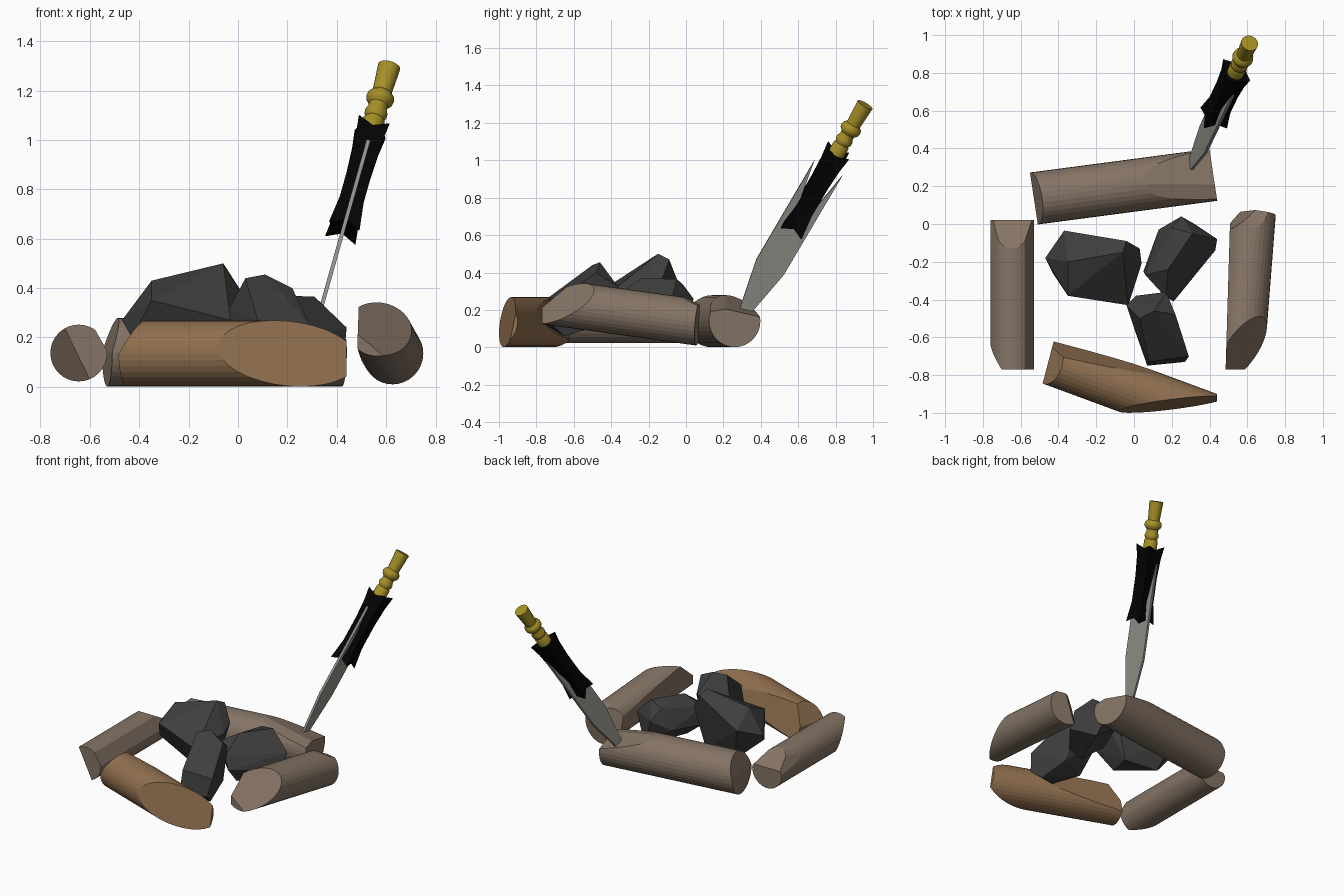
import bpy
import bmesh
import math
from mathutils import Matrix, Vector

default_cube = bpy.data.objects.get("Cube")
if default_cube:
    bpy.data.objects.remove(default_cube, do_unlink=True)


def make_material(name, red, green, blue):
    material = bpy.data.materials.new(name)
    material.use_nodes = True
    colour = (red, green, blue, 1)
    material.diffuse_color = colour
    shader = material.node_tree.nodes["Principled BSDF"]
    shader.inputs["Base Color"].default_value = colour
    shader.inputs["Roughness"].default_value = 0.8
    return material


grey_bark = make_material("grey brown wood", .235, .175, .13)
warm_bark = make_material("warm brown wood", .28, .16, .08)
charcoal = make_material("charcoal", .048, .048, .048)
steel = make_material("dull steel", .29, .3, .26)
black_leather = make_material("black leather", .001, .001, .001)
gold = make_material("old gold", .38, .28, .02)


def finish(mesh_builder, name, material, transform=None):
    """Turn a bmesh into a named, flat-coloured object."""
    bmesh.ops.recalc_face_normals(mesh_builder, faces=mesh_builder.faces)
    mesh = bpy.data.meshes.new(name)
    mesh_builder.to_mesh(mesh)
    mesh_builder.free()
    mesh.materials.append(material)
    model_part = bpy.data.objects.new(name, mesh)
    bpy.context.collection.objects.link(model_part)
    if transform:
        model_part.matrix_world = transform
    return model_part


def make_log(name, material, start, end, radius, cuts):
    """A round log trimmed by planes, each a point and an outward normal."""
    start, end = Vector(start), Vector(end)
    along = end - start
    turn = along.to_track_quat('Z', 'Y').to_matrix().to_4x4()
    builder = bmesh.new()
    bmesh.ops.create_cone(
        builder, cap_ends=True, segments=32, radius1=radius, radius2=radius,
        depth=along.length,
        matrix=Matrix.Translation((start + end) / 2) @ turn)
    for point, normal in cuts:
        everything = builder.verts[:] + builder.edges[:] + builder.faces[:]
        bmesh.ops.bisect_plane(
            builder, geom=everything, dist=.0001, plane_co=point,
            plane_no=Vector(normal).normalized(), clear_outer=True)
        rim = [edge for edge in builder.edges if edge.is_boundary]
        if rim:
            bmesh.ops.holes_fill(builder, edges=rim, sides=0)
    return finish(builder, name, material)


def make_rock(name, corners):
    """A faceted lump: the convex hull of a few corners."""
    builder = bmesh.new()
    for corner in corners:
        builder.verts.new(corner)
    hull = bmesh.ops.convex_hull(builder, input=builder.verts[:])
    spare = {item for item in hull["geom_interior"] + hull["geom_unused"]
             if isinstance(item, bmesh.types.BMVert)}
    bmesh.ops.delete(builder, geom=list(spare), context='VERTS')
    bmesh.ops.dissolve_limit(
        builder, angle_limit=math.radians(9),
        verts=builder.verts[:], edges=builder.edges[:])
    return finish(builder, name, charcoal)


def loft(rings):
    """Skin a stack of equal rings and cap both ends."""
    builder = bmesh.new()
    loops = [[builder.verts.new(point) for point in ring] for ring in rings]
    for lower, upper in zip(loops, loops[1:]):
        for i in range(len(lower)):
            j = (i + 1) % len(lower)
            builder.faces.new((lower[i], lower[j], upper[j], upper[i]))
    builder.faces.new(loops[0][::-1])
    builder.faces.new(loops[-1])
    return builder


# Ring of logs
make_log("front_log", warm_bark, (-.65, -.64, .135), (.6, -1.102, .135), .134, [
    ((.2, -.955, .135), (.14, -.97, .2)),
    ((.44, -.9, .1), (1, 0, 0)),
    ((-.48, -.83, .1), (-.967, .254, 0)),
    ((-.48, -.8, .12), (-.85, .2, .5)),
    ((-.43, -.64, .1), (.21, .92, .3)),
])
make_log("left_side_log", grey_bark, (-.645, -.9, .137), (-.645, .1, .137), .115, [
    ((-.6, -.77, .1), (0, -1, 0)),
    ((-.6, .02, .1), (0, 1, 0)),
    ((-.69, -.11, .24), (0, .5, .87)),
    ((-.735, 0, .187), (-.87, .06, .5)),
    ((-.555, 0, .19), (.87, 0, .5)),
    ((-.7, -.77, .235), (-.74, -.58, -.36)),
])
make_log("back_log", grey_bark, (-.72, .11, .14), (.6, .284, .14), .139, [
    ((-.53, .135, .14), (-.99, -.15, 0)),
    ((-.53, .135, .14), (-.95, -.14, .3)),
    ((.42, .26, .14), (.99, .15, 0)),
    ((.43, .21, .205), (.2, .25, .95)),
    ((.43, .21, .205), (.2, -.15, .96)),
])
make_log("right_side_log", grey_bark, (.548, -.95, .274), (.638, .2, .115), .124, [
    ((.6, -.77, .2), (0, -1, 0)),
    ((.585, -.745, .15), (.5, -.52, .6)),
    ((.487, -.7, .2), (-1, .03, 0)),
    ((.65, .065, .15), (.15, .98, -.1)),
    ((.54, .015, .14), (-.6, .75, .2)),
    ((.68, 0, .255), (.1, .4, .9)),
])

# Heap of coals
make_rock("large_coal", [
    (-.35, -.2, .43), (-.06, -.15, .5), (-.04, -.09, .47), (-.37, -.035, .33),
    (.03, -.13, .36), (.04, -.21, .32), (-.03, -.43, .27), (-.35, -.38, .35),
    (-.47, -.18, .27), (-.43, -.26, .2), (-.3, -.12, .08), (-.05, -.15, .08),
    (-.1, -.33, .1),
])
make_rock("front_coal", [
    (.03, -.5, .44), (.11, -.46, .455), (.22, -.48, .4), (-.04, -.43, .31),
    (.01, -.38, .29), (.17, -.36, .32), (.08, -.73, .27), (.07, -.75, .12),
    (.27, -.73, .13), (.29, -.7, .25), (0, -.55, .12), (.2, -.45, .12),
    (.24, -.65, .06),
])
make_rock("right_coal", [
    (.2, -.02, .34), (.25, .04, .26), (.31, -.05, .365), (.18, -.24, .37),
    (.06, -.27, .3), (.05, -.25, .18), (.13, -.03, .2), (.44, -.08, .24),
    (.43, -.14, .13), (.21, -.41, .18), (.17, -.39, .26), (.2, -.3, .06),
    (.32, 0, .06),
])

# Sword frame: local x across the blade, y through it, z from tip to pommel
sword_axis = Vector((.236, .495, .837)).normalized()
blade_normal = sword_axis.cross(Vector((0, 1, 0))).normalized()
blade_across = blade_normal.cross(sword_axis)
sword_frame = Matrix((blade_across, blade_normal, sword_axis)).transposed().to_4x4()
sword_frame.translation = (.294, .29, .168)

# Flat blade with two barbs rising beside the sleeve
blade_outline = [
    (.038, .022), (.089, .315), (.089, .948), (.05, .7),
    (-.038, .7), (-.083, .948), (-.081, .315), (-.021, .024),
]
half_thickness = .008
blade = loft([[(across, side * half_thickness, height)
               for across, height in blade_outline] for side in (-1, 1)])
finish(blade, "blade", steel, sword_frame)

# Square sleeve with pointed corners at both ends: height, half width, point
sleeve_rings = []
for height, half, point in [(.575, .064, -.03), (.68, .05, 0), (.85, .05, 0),
                            (.97, .055, 0), (1.035, .065, .025)]:
    ring = []
    for step in range(8):
        angle = step * math.pi / 4
        is_corner = step % 2 == 1
        reach = half * (math.sqrt(2) if is_corner else .9)
        ring.append((.002 + reach * math.cos(angle), reach * math.sin(angle),
                     height + (point if is_corner else 0)))
    sleeve_rings.append(ring)
finish(loft(sleeve_rings), "sleeve", black_leather, sword_frame)

# Turned grip with two collars and a flared end
grip_profile = [
    (.045, 1), (.045, 1.09), (.038, 1.1), (.046, 1.115), (.046, 1.13),
    (.039, 1.145), (.039, 1.165), (.054, 1.18), (.057, 1.195), (.054, 1.21),
    (.039, 1.225), (.046, 1.35),
]
segments = 20
grip_rings = [[(radius * math.cos(math.tau * step / segments),
                radius * math.sin(math.tau * step / segments), height)
               for step in range(segments)] for radius, height in grip_profile]
grip = finish(loft(grip_rings), "grip", gold, sword_frame)
bpy.context.view_layer.objects.active = grip
grip.select_set(True)
bpy.ops.object.shade_smooth_by_angle(angle=math.radians(35))
